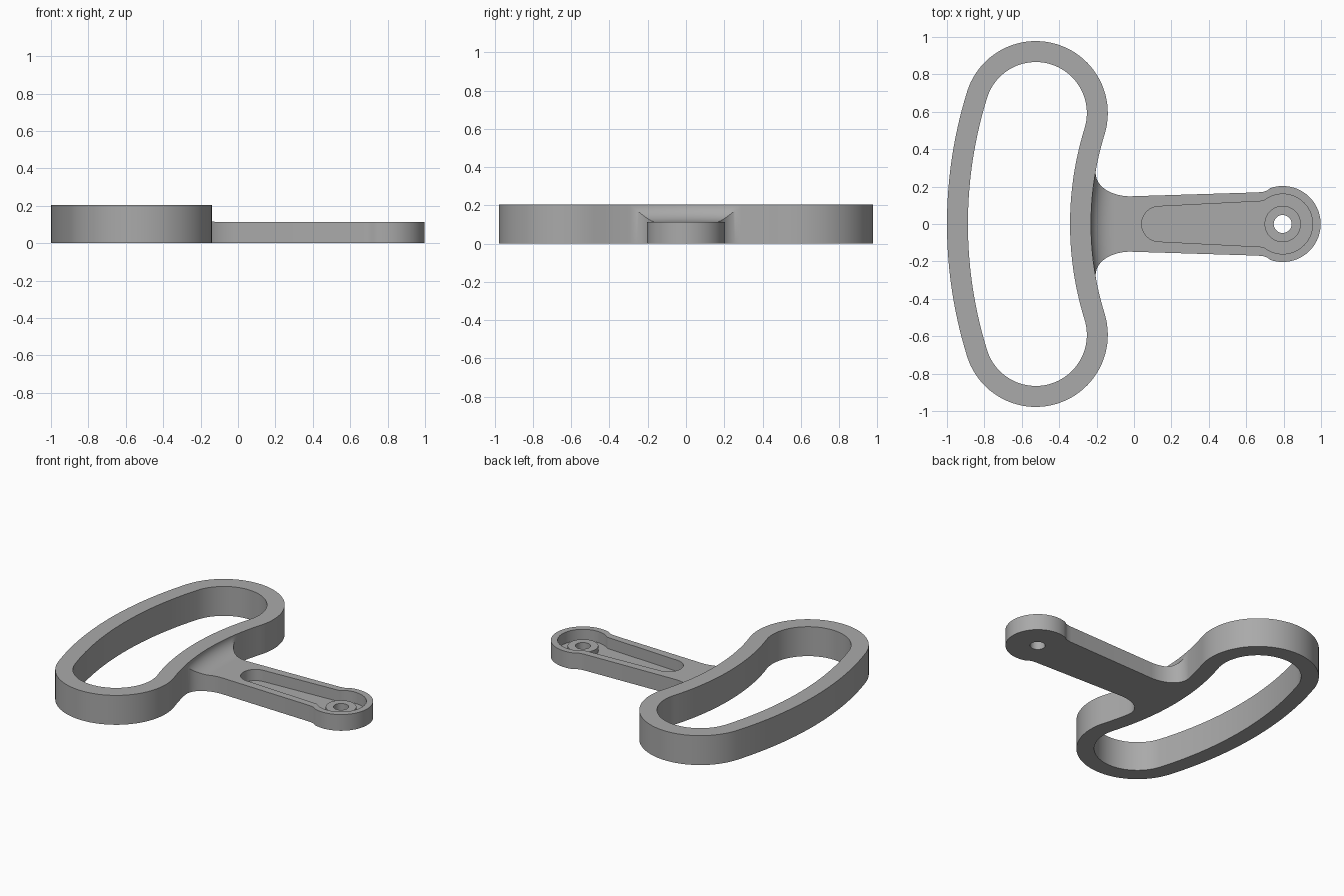
import bpy, bmesh
from math import sin, cos, pi, sqrt, atan2

if "Cube" in bpy.data.objects:
    bpy.data.objects.remove(bpy.data.objects["Cube"])

RING_H, ARM_H, FLOOR, BOSS_H = 0.205, 0.113, 0.035, 0.073
BULB_X, BULB_Y, BULB_R = -0.525, 0.593, 0.385   # round ends of the grip
SWEEP_X = 1.38                                  # shared centre of both long sweeps
FRONT_R, BACK_R = 1.61, 2.38
HEAD_X, HEAD_R = 0.795, 0.203

grey = bpy.data.materials.new("plain grey")
grey.use_nodes = True
grey.diffuse_color = (0.4, 0.4, 0.4, 1)
grey.node_tree.nodes["Principled BSDF"].inputs["Base Color"].default_value = (0.4, 0.4, 0.4, 1)


def make(name, bm):
    bmesh.ops.remove_doubles(bm, verts=bm.verts, dist=1e-5)
    bmesh.ops.recalc_face_normals(bm, faces=bm.faces)
    mesh = bpy.data.meshes.new(name)
    bm.to_mesh(mesh)
    bm.free()
    mesh.materials.append(grey)
    ob = bpy.data.objects.new(name, mesh)
    bpy.context.collection.objects.link(ob)
    return ob


def smooth(ob):
    bpy.ops.object.select_all(action='DESELECT')
    ob.select_set(True)
    bpy.context.view_layer.objects.active = ob
    bpy.ops.object.shade_smooth_by_angle(angle=0.5)


def arc(cx, cy, r, a0, a1, n):
    return [(cx + r * cos(a0 + (a1 - a0) * i / n), cy + r * sin(a0 + (a1 - a0) * i / n))
            for i in range(n)]


def tube(name, outer, inner, z0, z1):
    """Closed band between two matching outlines."""
    bm = bmesh.new()
    loops = [[bm.verts.new((x, y, z)) for x, y in pts]
             for pts, z in ((outer, z0), (outer, z1), (inner, z1), (inner, z0))]
    n = len(outer)
    for k in range(4):
        a, b = loops[k], loops[(k + 1) % 4]
        for i in range(n):
            bm.faces.new((a[i], a[(i + 1) % n], b[(i + 1) % n], b[i]))
    return make(name, bm)


def loft(name, sections, z0, cols=16):
    """Solid from cross sections: (x as a function of y, half width, top height)."""
    bm = bmesh.new()
    rows = []
    for xf, h, top in sections:
        ys = [h * (2 * j / cols - 1) for j in range(cols + 1)]
        low = [bm.verts.new((xf(y), y, z0)) for y in ys]
        high = [bm.verts.new((xf(y), y, top)) for y in reversed(ys)]
        rows.append((low, high))
    for (la, ha), (lb, hb) in zip(rows, rows[1:]):
        for a, b in ((la, lb), (ha, hb)):
            for j in range(cols):
                bm.faces.new((a[j], a[j + 1], b[j + 1], b[j]))
        bm.faces.new((la[0], lb[0], hb[-1], ha[-1]))
        bm.faces.new((la[-1], lb[-1], hb[0], ha[0]))
    for low, high in (rows[0], rows[-1]):
        if abs(low[0].co.y) > 1e-4:
            bm.faces.new(low + high)
    return make(name, bm)


def straight(x, h, top):
    return (lambda y: x, h, top)


def head(r, start, top):
    """Sections across the round end, from angle start round to the tip."""
    return [straight(HEAD_X + r * cos(start * (1 - i / 32)),
                     r * sin(start * (1 - i / 32)), top) for i in range(33)]


# Grip ring: two round ends joined by tangent sweeps
tilt = atan2(BULB_Y, SWEEP_X - BULB_X)


def grip_outline(inset):
    r = BULB_R - inset
    return (arc(SWEEP_X, 0, FRONT_R + inset, pi + tilt, pi - tilt, 28)
            + arc(BULB_X, BULB_Y, r, -tilt, pi - tilt, 44)
            + arc(SWEEP_X, 0, BACK_R - inset, pi - tilt, pi + tilt, 28)
            + arc(BULB_X, -BULB_Y, r, pi + tilt, 2 * pi + tilt, 44))


smooth(tube("grip_ring", grip_outline(0), grip_outline(0.112), 0, RING_H))

# Arm: flared root that sweeps up to the ring, tapered shank, round head
ROOT_END, NECK, RISE_RUN = -0.02, 0.148, 0.12


def ring_face(y):
    return SWEEP_X - sqrt(FRONT_R ** 2 - y * y)


sections = []
for i in range(25):
    t = 1 - cos(pi / 2 * i / 24)
    h = NECK + 0.145 * (1 - sqrt(1 - (1 - t) ** 2))
    u = max(0, 1 - t * 0.21 / RISE_RUN)
    top = ARM_H + (RING_H - ARM_H - 0.002) * (1 - sqrt(1 - u * u))
    sections.append((lambda y, t=t: ring_face(y) * (1 - t) + ROOT_END * t, h, top))
sections += [straight(0.66, 0.169, ARM_H), straight(0.69, 0.172, ARM_H),
             straight(0.71, 0.178, ARM_H)]
arm = loft("arm", sections + head(HEAD_R, 1.9, ARM_H), 0)

# Pocket and pin hole cutters
END_R, END_X, TOP = 0.094, 0.135, 0.3
pocket = [straight(END_X - END_R * cos(pi / 2 * i / 16), END_R * sin(pi / 2 * i / 16), TOP)
          for i in range(17)]
pocket_cutter = loft("pocket_cutter", pocket + head(0.16, 2.27, TOP), FLOOR)
hole = [straight(HEAD_X - 0.048 * cos(pi * i / 32), 0.048 * sin(pi * i / 32), TOP)
        for i in range(33)]
hole_cutter = loft("hole_cutter", hole, -0.1, 2)
for cutter in (pocket_cutter, hole_cutter):
    mod = arm.modifiers.new(cutter.name, 'BOOLEAN')
    mod.operation, mod.solver, mod.object = 'DIFFERENCE', 'EXACT', cutter
    bpy.context.view_layer.objects.active = arm
    bpy.ops.object.modifier_apply(modifier=mod.name)
    bpy.data.objects.remove(cutter)
smooth(arm)

# Raised boss around the pin hole
smooth(tube("pin_boss", arc(HEAD_X, 0, 0.097, 0, 2 * pi, 64),
            arc(HEAD_X, 0, 0.048, 0, 2 * pi, 64), FLOOR, BOSS_H))
